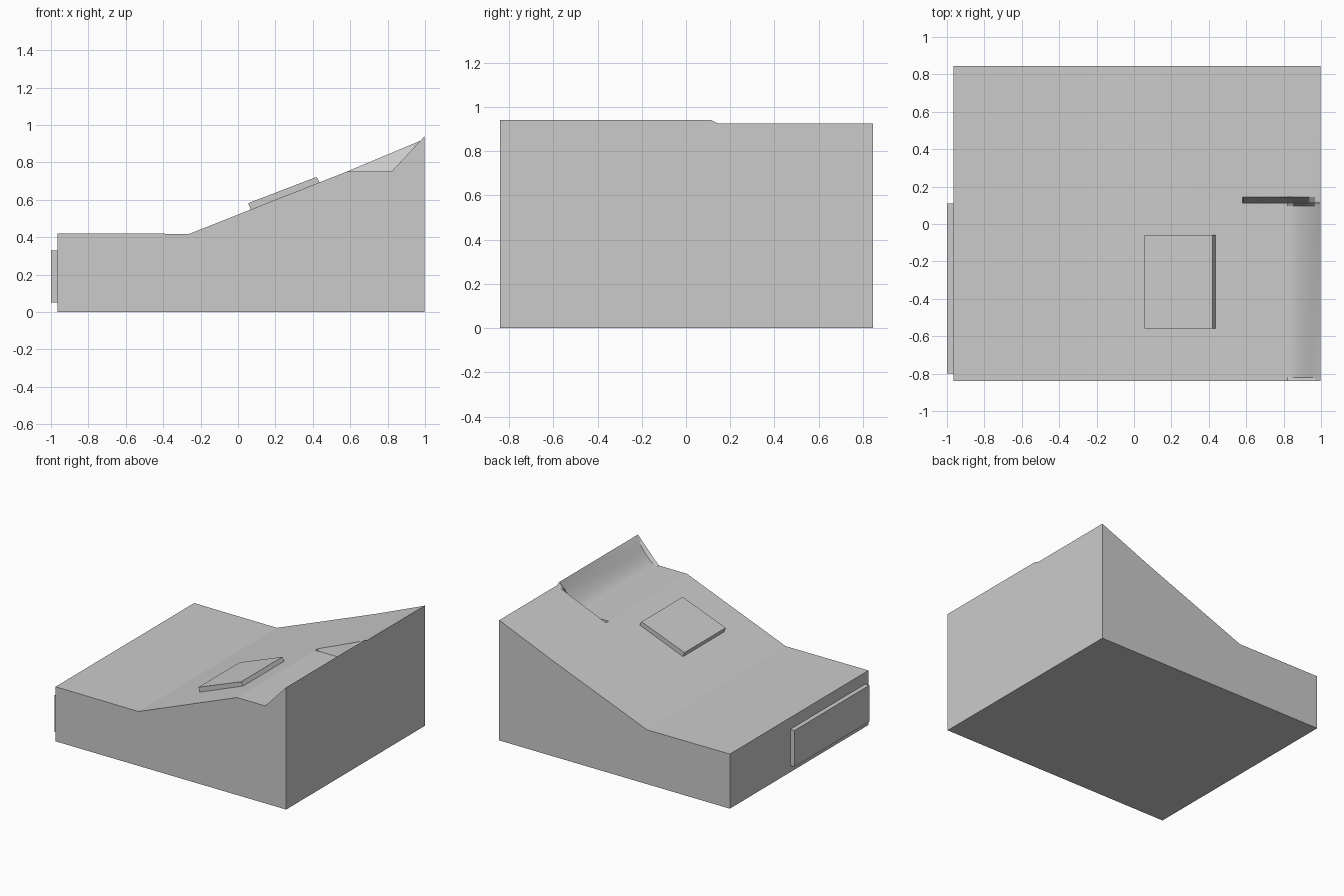
import bpy, bmesh, math

cube = bpy.data.objects.get("Cube")
if cube:
    bpy.data.objects.remove(cube, do_unlink=True)

grey = bpy.data.materials.new("light_grey")
grey.use_nodes = True
colour = (0.6, 0.6, 0.6, 1)
grey.diffuse_color = colour
grey.node_tree.nodes["Principled BSDF"].inputs["Base Color"].default_value = colour


def finish(name, bm):
    bmesh.ops.recalc_face_normals(bm, faces=bm.faces)
    mesh = bpy.data.meshes.new(name)
    bm.to_mesh(mesh)
    bm.free()
    mesh.materials.append(grey)
    obj = bpy.data.objects.new(name, mesh)
    bpy.context.collection.objects.link(obj)
    return obj


def prism(name, outline, y0, y1):
    """Extrude an x-z outline from y0 to y1."""
    bm = bmesh.new()
    face = bm.faces.new([bm.verts.new((x, y0, z)) for x, z in outline])
    new = bmesh.ops.extrude_face_region(bm, geom=[face])["geom"]
    bmesh.ops.translate(bm, vec=(0, y1 - y0, 0),
                        verts=[v for v in new if isinstance(v, bmesh.types.BMVert)])
    return finish(name, bm)


LEFT, RIGHT, KINK, LEDGE, HEEL = -0.965, 0.998, -0.26, 0.58, 0.82
STEPS = 6


def section(kind):
    """Top line of the body: plain slope, notched ledge, hollow ramp or crack."""
    pts = [(LEFT, 0.42), (KINK, 0.418), (LEDGE, 0.75)]
    end = 0.925 if kind == "slope" else 0.94
    floor = 0.72 if kind == "crack" else 0.75
    xs = [LEDGE + 0.005, HEEL]
    xs += [HEEL + (RIGHT - HEEL) * i / STEPS for i in range(1, STEPS + 1)]
    for x in xs:
        t = max(0, (x - HEEL) / (RIGHT - HEEL))
        if kind == "slope":
            z = 0.75 + (end - 0.75) * (x - LEDGE) / (RIGHT - LEDGE)
        else:
            z = floor + (end - floor) * t
            if kind == "hollow":
                z -= 0.035 * math.sin(math.pi * t ** 0.9)
        pts.append((x, z))
    return pts


# Wedge body lofted along y, with the hollow ledge in its front half
stations = [(-0.84, "ledge"), (-0.82, "hollow"), (0.095, "hollow"), (0.113, "ledge"),
            (0.115, "crack"), (0.145, "slope"), (0.845, "slope")]
bm = bmesh.new()
rows = []
for y, kind in stations:
    top = section(kind)
    outline = [(LEFT, 0)] + top + [(RIGHT, 0)]
    rows.append([bm.verts.new((x, y, z)) for x, z in outline])
for a, b in zip(rows, rows[1:]):
    for i in range(len(a)):
        j = (i + 1) % len(a)
        bm.faces.new((a[i], a[j], b[j], b[i]))
bm.faces.new(rows[0])
bm.faces.new(rows[-1])
body = finish("wedge_body", bm)
bpy.context.view_layer.objects.active = body
body.select_set(True)
bpy.ops.object.shade_smooth_by_angle(angle=math.radians(18))

# Raised pad lying on the slope
prism("slope_pad", [(0.055, 0.582), (0.42, 0.722), (0.44, 0.685), (0.07, 0.54)], -0.56, -0.06)

# Flat panel on the low end
prism("end_panel", [(-1, 0.05), (-0.96, 0.05), (-0.96, 0.33), (-1, 0.33)], -0.8, 0.11)
